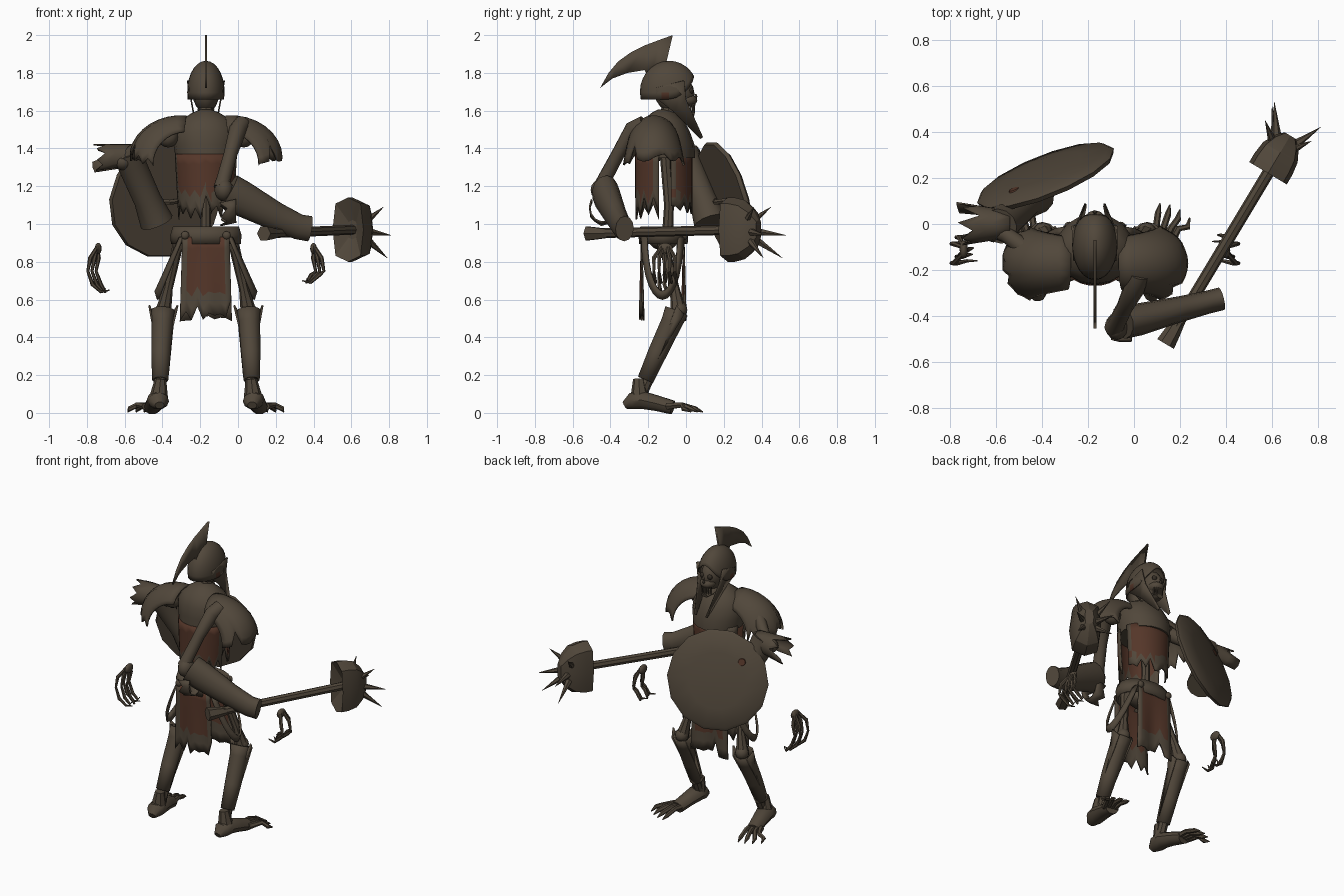
import bpy, bmesh, math, random
from mathutils import Vector
from math import sin, cos, pi

random.seed(4)
cube = bpy.data.objects.get("Cube")
if cube:
    bpy.data.objects.remove(cube)

CX = -0.17  # the body's own middle


def material(name, col):
    m = bpy.data.materials.new(name)
    m.use_nodes = True
    m.diffuse_color = (*col, 1)
    bsdf = next(n for n in m.node_tree.nodes if n.type == 'BSDF_PRINCIPLED')
    bsdf.inputs["Base Color"].default_value = (*col, 1)
    return m


BROWN = material("dull_bronze_brown", (0.082, 0.063, 0.043))
RED = material("rust_red", (0.090, 0.037, 0.022))
DARK = material("socket_brown", (0.035, 0.027, 0.019))


def finish(name, bm, thick=0, rule=None, mat=BROWN, angle=40):
    """Turn a bmesh into an object; rule(centre) picks the red faces."""
    bmesh.ops.recalc_face_normals(bm, faces=bm.faces)
    for f in bm.faces:
        f.smooth = True
        if rule and rule(f.calc_center_median()):
            f.material_index = 1
    me = bpy.data.meshes.new(name)
    bm.to_mesh(me)
    bm.free()
    me.set_sharp_from_angle(angle=math.radians(angle))
    me.materials.append(mat)
    me.materials.append(RED)
    ob = bpy.data.objects.new(name, me)
    bpy.context.collection.objects.link(ob)
    if thick:
        mod = ob.modifiers.new("thickness", 'SOLIDIFY')
        mod.thickness = thick
        mod.offset = 0
    return ob


def skin(name, rings, caps=True, **kw):
    """Join closed rings of points into one surface."""
    bm = bmesh.new()
    vs = [[bm.verts.new(p) for p in r] for r in rings]
    n = len(vs[0])
    for a, b in zip(vs, vs[1:]):
        for i in range(n):
            bm.faces.new((a[i], a[(i + 1) % n], b[(i + 1) % n], b[i]))
    if caps:
        bm.faces.new(vs[0])
        bm.faces.new(vs[-1])
    return finish(name, bm, **kw)


def tube(name, pts, radii, sides=8, flat=1, **kw):
    """Sweep a round or flattened section along a path."""
    pts = [Vector(p) for p in pts]
    run = pts[-1] - pts[0]
    ref = Vector((0, 1, 0)) if abs(run.z) > 0.8 * run.length else Vector((0, 0, 1))
    rings = []
    for i, (p, r) in enumerate(zip(pts, radii)):
        t = (pts[min(i + 1, len(pts) - 1)] - pts[max(i - 1, 0)]).normalized()
        a = t.cross(ref).normalized()
        b = a.cross(t)
        rings.append([p + a * r * cos(k * 2 * pi / sides) + b * r * flat * sin(k * 2 * pi / sides)
                      for k in range(sides)])
    return skin(name, rings, **kw)


def loft(name, rings, sides=16, **kw):
    """Stack level ellipses given as y, z, x radius, y radius."""
    return skin(name, [[(CX + rx * cos(k * 2 * pi / sides), y + ry * sin(k * 2 * pi / sides), z)
                        for k in range(sides)] for y, z, rx, ry in rings], **kw)


def sheet(name, fn, nu, nv, jag=0, thick=0.008, **kw):
    """Thin patch from fn(u, v), torn along its v = 1 edge."""
    bm = bmesh.new()
    grid = []
    for i in range(nu + 1):
        cut = 1 - jag * random.random() * (1 if i % 2 else 0.35)
        grid.append([bm.verts.new(fn(i / nu, j / nv * cut)) for j in range(nv + 1)])
    for a, b in zip(grid, grid[1:]):
        for j in range(nv):
            bm.faces.new((a[j], b[j], b[j + 1], a[j + 1]))
    bmesh.ops.remove_doubles(bm, verts=bm.verts, dist=0.0005)
    return finish(name, bm, thick, **kw)


def plate(name, pts, thick):
    bm = bmesh.new()
    bm.faces.new([bm.verts.new(p) for p in pts])
    bmesh.ops.triangulate(bm, faces=bm.faces)
    return finish(name, bm, thick)


def ball(name, c, r, mat=BROWN):
    bm = bmesh.new()
    bmesh.ops.create_uvsphere(bm, u_segments=12, v_segments=8, radius=1)
    for v in bm.verts:
        v.co = Vector(c) + Vector([a * b for a, b in zip(v.co, r)])
    return finish(name, bm, mat=mat)


# Helmet, crest and skull
def helmet(u, v):
    a = 2 * pi * u
    th = v * (1.82 - 0.78 * max(0, cos(a)) ** 2)
    return (CX + 0.095 * sin(th) * sin(a), -0.09 + 0.15 * sin(th) * cos(a), 1.70 + 0.16 * cos(th))


sheet("helmet", helmet, 24, 8, rule=lambda c: abs(c.y + .11) < .022 and c.z < 1.71)
crest = [(-.07, 2.0), (-.14, 1.975), (-.22, 1.945), (-.29, 1.91), (-.36, 1.86), (-.41, 1.80), (-.455, 1.72),
         (-.39, 1.77), (-.31, 1.80), (-.22, 1.815), (-.19, 1.76), (-.11, 1.83), (-.10, 1.92)]
plate("helmet_crest", [(CX, y, z) for y, z in crest], 0.012)
ball("skull", (CX, -0.06, 1.69), (0.07, 0.105, 0.10))
ball("cheek_bones", (CX, 0.0, 1.655), (0.052, 0.06, 0.035))
tube("jaw", [(CX, -.06, 1.61), (CX, 0, 1.59), (CX, .045, 1.58)], [.045, .042, .025], flat=.5)
tube("neck", [(CX, -.11, 1.54), (CX, -.08, 1.66)], [.04, .035])
ball("nose_hole", (CX, 0.052, 1.675), (0.009, 0.008, 0.014), DARK)
for k in range(-3, 4):
    tube("tooth", [(CX + k * .011, .045 - .002 * k * k, 1.64),
                   (CX + k * .011, .043 - .002 * k * k, 1.59)], [.005, .004], 5)

# Chest armour: solid upper part, torn lower plates
loft("chest", [(-.11, 1.35, .160, .158), (-.11, 1.42, .172, .155), (-.12, 1.49, .17, .14),
               (-.12, 1.55, .135, .11), (-.12, 1.59, .07, .06), (-.12, 1.605, .03, .03)])
for name, s, r, low, red in (("back_plate", -1, .155, 1.02, .145), ("breast_plate", 1, .14, 1.05, .08)):
    sheet(name, lambda u, v: (CX + (.165 - .02 * v) * sin(2.7 * u - 1.35),
                              -.11 + s * r * cos(2.7 * u - 1.35), 1.37 + (low - 1.37) * v),
          14, 6, jag=.4, rule=lambda c: c.z > 1.16 and -red < c.x - CX < .145)

# Spine, pelvis and belt
tube("spine", [(CX, -.1, .9), (CX, -.09, 1.1), (CX, -.11, 1.38)], [.03, .026, .03])
ball("pelvis", (CX, -.12, .91), (.12, .075, .05))
loft("belt", [(-.12, .895, .178, .122), (-.12, .94, .182, .124), (-.12, .985, .168, .115)],
     caps=False, thick=.014)

# Hanging cloths at back and front
for name, y in (("back_cloth", -.235), ("front_cloth", -.012)):
    sheet(name, lambda u, v: (CX + .25 * (u - .5) * (1 + .1 * v), y + .012 * sin(9 * u) * v, .93 - .45 * v),
          9, 7, jag=.3, rule=lambda c: abs(c.x - CX) < .10 and c.z > .64)

for s, side in ((1, "left"), (-1, "right")):
    def P(d, y, z):
        return (CX + s * d, y, z)

    # Face details, belt studs and hip straps
    ball(side + "_eye_socket", P(.028, .028, 1.705), (.018, .012, .017), DARK)
    plate(side + "_cheek_guard", [P(.090 - .05 * (1.72 - z) / .27, y, z) for y, z in (
        (-.16, 1.72), (-.01, 1.76), (.0, 1.66), (.09, 1.46), (.075, 1.45), (-.06, 1.59), (-.15, 1.66))], .008)
    for y in (-.235, -.005):
        ball(side + "_belt_stud", P(.11, y, .94), (.022, .015, .022))

    def strap(u, v):
        a = pi * u
        return P(.13 + .13 * sin(a) + .014 * (v - .5), -.125 - (.095 - .03 * (v - .5)) * cos(a),
                 .93 - (.33 - .045 * v) * sin(a))
    sheet(side + "_hip_strap", strap, 14, 1, thick=.012)

    # Shoulder guard, a torn sloping half shell
    def pad(u, v):
        a, w = -.1 + 1.75 * v, 2.5 * (u - .5)
        return P(.13 + .27 * sin(a) * (.35 + .65 * cos(w)), -.17 + (.11 + .05 * v) * sin(w) / .95,
                 1.35 + .22 * cos(a) * (.45 + .55 * cos(w)) - .05 * (1 - cos(w)) * v)
    sheet(side + "_shoulder_guard", pad, 14, 8, jag=.3, thick=.012)
    ball(side + "_shoulder", P(.2, -.17, 1.46), (.055, .055, .055))

    # Leg
    tube(side + "_thigh", [P(.13, -.12, .92), P(.155, -.11, .86), P(.2, -.06, .66), P(.225, -.04, .54)],
         [.042, .028, .025, .042])
    ball(side + "_knee", P(.225, -.035, .545), (.042, .042, .042))
    tube(side + "_greave", [P(.227, -.05, .54), P(.23, -.075, .48), P(.238, -.15, .32), P(.242, -.215, .175)],
         [.059, .052, .046, .038], 12, caps=False, thick=.01)
    tube(side + "_shin", [P(.225, -.05, .53), P(.24, -.235, .1)], [.032, .03])
    for d in (-.052, .052):
        plate(side + "_greave_wing", [P(.228 + d, -.09, .46), P(.225 + d * 1.45, -.05, .57),
                                      P(.228 + d, -.01, .52), P(.24 + d * .75, -.2, .2)], .01)
    # Foot with four long toes
    tube(side + "_foot", [P(.245, -.325, .04), P(.25, -.285, .062), P(.255, -.23, .068),
                          P(.27, -.15, .05), P(.285, -.07, .028)], [.025, .055, .058, .05, .045], 10, flat=.85)
    tube(side + "_ankle", [P(.24, -.25, .18), P(.25, -.245, .08)], [.03, .05])
    for k in range(4):
        x0, x1, tip = .255 + .022 * k, .275 + .043 * k, .09 - .007 * k * k
        tube(side + "_toe", [P(x0, -.1, .035), P((x0 + x1) / 2, -.02, .042), P(x1, tip - .04, .022),
                             P(x1 + .008, tip, .005)], [.02, .015, .014, .003], 6)

    # Loose skeletal hand
    low = .69 if s > 0 else .64
    ball(side + "_palm", P(.57, -.11, .87), (.018, .04, .03))
    for k in range(5):
        y, o = -.17 + .028 * k, .022 * (k % 3)
        tube(side + "_finger", [P(.575, -.13 + .01 * k, .88), P(.612 - o, y, .82), P(.625 - o, y, .75),
                                P(.60 - o, y, low + .04), P(.555 - o / 2, y + .01, low),
                                P(.51 + o, y + .01, low + .01 + o / 2)],
             [.009, .012, .008, .011, .008, .003], 6)

# Left arm holding the weapon behind
tube("left_upper_arm", [(.02, -.22, 1.53), (0, -.28, 1.5), (-.04, -.36, 1.37), (-.075, -.43, 1.24), (-.085, -.45, 1.19)],
     [.045, .047, .036, .038, .045], 10)
ball("left_elbow", (-.075, -.445, 1.18), (.05, .06, .06))
tube("left_bracer", [(-.05, -.43, 1.175), (.02, -.415, 1.135), (.2, -.37, 1.04), (.32, -.34, .985), (.38, -.325, .975)],
     [.07, .07, .056, .05, .05], 12, flat=1.35)
sheet("left_elbow_cuff", lambda u, v: (-.01 - .09 * v, -.44 + .07 * cos(4 * u + 2.6), 1.09 + .08 * sin(4 * u + 2.6) - .02 * v),
      8, 2, jag=.5)

# Mace: shaft, pommel, hollow half-round head and spikes
axis = Vector((.51, .86, 0)).normalized()
across = Vector((axis.y, -axis.x, 0))
grip, base = Vector((.15, -.5, .95)), Vector((.585, .225, .97))
tube("mace_shaft", [grip, base + axis * .07], [.026, .026], 8)
tube("mace_pommel", [grip - axis * .025, grip + axis * .03, grip + axis * .1], [.042, .036, .026], 6)


def boxy(x):
    return math.copysign(abs(x) ** .6, x) if abs(x) > .01 else 0


skin("mace_head", [[base + axis * t + across * .95 * r * boxy(cos(k * pi / 4)) +
                    Vector((0, 0, 1.7 * r * boxy(sin(k * pi / 4)))) for k in range(8)]
                   for t, r in ((.04, .03), (-.005, .1), (.04, .1), (.10, .092), (.15, .066), (.185, .03))], angle=20)
core = base + axis * .08
for tip in ((.81, .42, .94), (.61, .53, .94), (.77, .36, 1.09), (.57, .45, 1.09), (.79, .41, .82), (.60, .51, .82)):
    t = Vector(tip)
    tube("mace_spike", [core.lerp(t, .35), t], [.022, .001], 6)

# Right arm with torn elbow cuff
tube("right_upper_arm", [(-.42, -.15, 1.49), (-.47, -.11, 1.45), (-.55, -.05, 1.39), (-.6, -.02, 1.34)],
     [.05, .04, .034, .045], 10)
ball("right_elbow", (-.61, -.03, 1.33), (.05, .05, .045))
tube("right_bracer", [(-.585, -.01, 1.38), (-.56, .015, 1.31), (-.48, .09, 1.13), (-.43, .13, 1.01)],
     [.08, .076, .073, .09], 12)
sheet("right_elbow_cuff", lambda u, v: (-.54 - .24 * v, (.055 + .04 * v) * cos(5 * u - 1),
                                        1.36 - .02 * v + (.06 + .02 * v) * sin(5 * u - 1)), 12, 3, jag=.5)

# Round shield with a shallow dome and a rust spot
h = Vector((.93, .37, 0)).normalized()
n = Vector((-.37, .93, .26)).normalized()
up = n.cross(h) * (1 if n.cross(h).z > 0 else -1)
centre = Vector((-.385, .21, 1.13))


def disc(c, off, r):
    return [c + n * off + (h * cos(k * pi / 7) + up * sin(k * pi / 7)) * r for k in range(14)]


skin("shield", [disc(centre, off, r) for off, r in
                ((-.02, .31), (0, .32), (.015, .30), (.03, .18), (.035, .04))])
spot = centre - h * .15 + up * .13
skin("shield_rust_spot", [disc(spot, .023, .025), disc(spot, .031, .022)], rule=lambda c: True)
tube("shield_strap", [centre - n * .02 - h * .1, centre - n * .06, centre - n * .02 + h * .1], [.015] * 3, 6)
